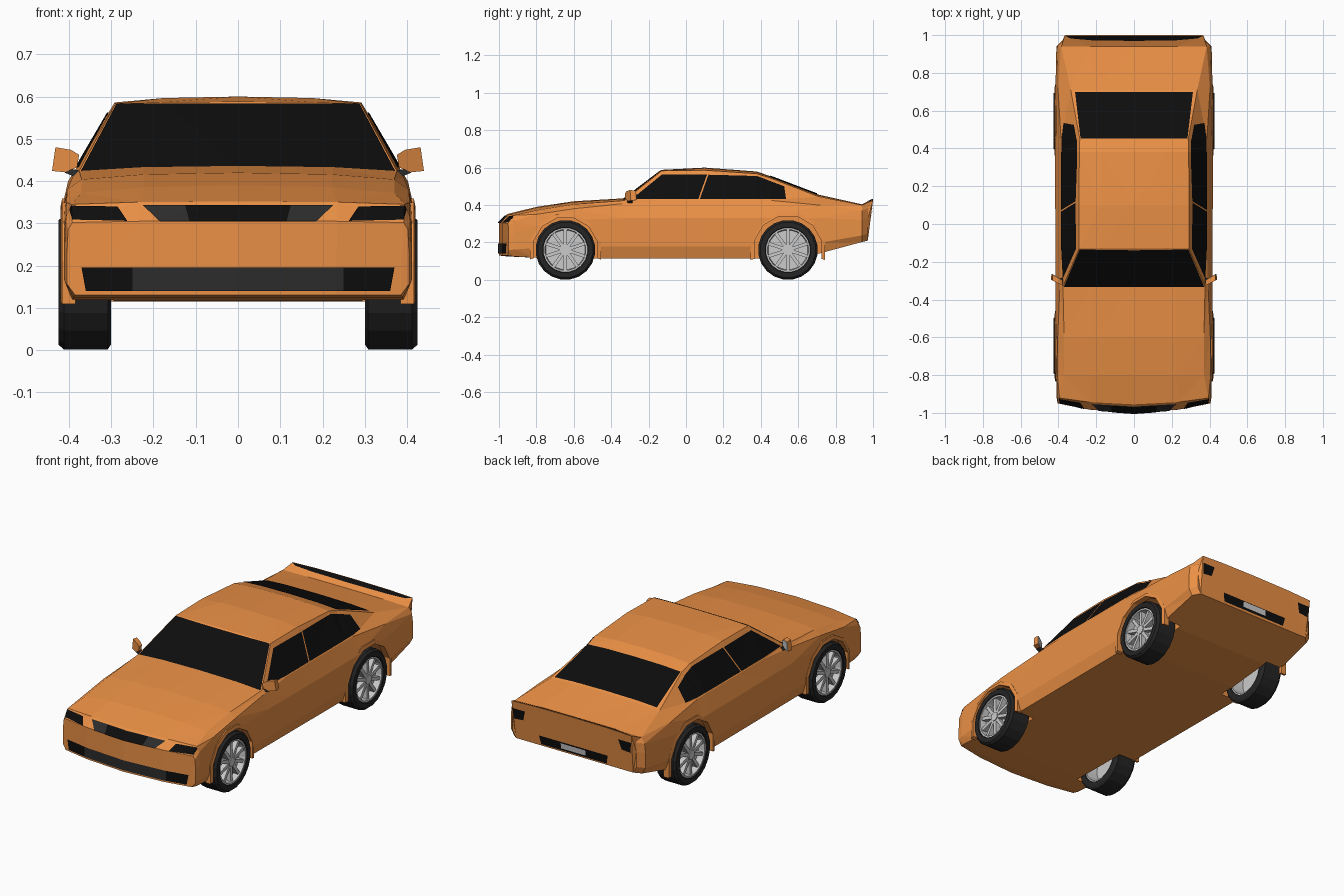
import bpy, bmesh, math
from mathutils import Matrix, Vector

if "Cube" in bpy.data.objects:
    bpy.data.objects.remove(bpy.data.objects["Cube"])


def material(name, rgb):
    m = bpy.data.materials.new(name)
    m.diffuse_color = (*rgb, 1)
    m.use_nodes = True
    m.node_tree.nodes["Principled BSDF"].inputs["Base Color"].default_value = m.diffuse_color
    return m


ORANGE = material("orange_paint", (0.83, 0.28, 0.06))
BLACK = material("black_glass", (0.004, 0.004, 0.004))
DARK = material("dark_trim", (0.025, 0.025, 0.025))
RUBBER = material("rubber", (0.018, 0.018, 0.018))


def finish(name, bm, mat=None, normals=True):
    if normals:
        bmesh.ops.recalc_face_normals(bm, faces=bm.faces[:])
    me = bpy.data.meshes.new(name)
    bm.to_mesh(me)
    bm.free()
    ob = bpy.data.objects.new(name, me)
    bpy.context.collection.objects.link(ob)
    if mat:
        me.materials.append(mat)
    return ob


def mirror_x(bm):
    bmesh.ops.mirror(bm, geom=bm.verts[:] + bm.edges[:] + bm.faces[:],
                     matrix=Matrix.Identity(4), merge_dist=0.0005, axis='X')


# Body cross-sections: y, floor z, half width, widest z, belt x, belt z, roof edge x, z, centre z
STATIONS = [
    (-1.00, .130, .405, .22, .402, .285, .392, .302, .306),
    (-.955, .125, .410, .25, .407, .315, .394, .345, .352),
    (-.80, .118, .412, .29, .406, .350, .370, .372, .390),
    (-.60, .115, .414, .32, .404, .380, .370, .404, .420),
    (-.33, .115, .415, .33, .392, .408, .376, .424, .436),
    (-.13, .115, .416, .33, .386, .425, .290, .583, .588),
    (.10, .115, .417, .33, .386, .425, .292, .586, .600),
    (.38, .115, .418, .33, .386, .425, .289, .567, .579),
    (.45, .115, .418, .33, .386, .425, .287, .545, .554),
    (.71, .140, .416, .33, .402, .400, .335, .445, .455),
    (.94, .202, .411, .32, .405, .370, .385, .400, .404),
    (1.0, .210, .378, .33, .374, .380, .366, .425, .433),
]
bm = bmesh.new()
rings = []
for y, zb, w, zm, xs, zs, x2, z2, zt in STATIONS:
    xb = w - .02
    half = [(0, zb), (xb * .6, zb), (xb, zb), (w, zb + .3 * (zm - zb)), (w, zm),
            (xs, zs), (x2, z2), (x2 * .6, z2 + .75 * (zt - z2)), (0, zt)]
    ring = []
    for x, z in half:
        bow = max(0, (-.85 - y) / .15) * .05 * (x / .4) ** 2
        lean = -.028 if y > .99 and z < .4 else 0
        ring.append(bm.verts.new((x, y + bow + lean, z)))
    rings.append(ring)
for a, b in zip(rings, rings[1:]):
    for j in range(8):
        bm.faces.new((a[j], a[j + 1], b[j + 1], b[j]))
for r in (rings[0], rings[-1]):
    for ids in ((0, 1, 7, 8), (1, 2, 6, 7), (2, 3, 4, 5, 6)):
        bm.faces.new([r[i] for i in ids])
bmesh.ops.triangulate(bm, faces=bm.faces[:])
mirror_x(bm)
body = finish("body_shell", bm, ORANGE)


def decal(name, pts, axis, sign, mat, mirror=False, offset=.004):
    """Convex outline projected along an axis on to the body skin."""
    u, v = [(1, 2), (0, 2), (0, 1)][axis]
    d = Vector((0, 0, 0))
    d[axis] = sign
    bm = bmesh.new()
    bm.from_mesh(body.data)
    away = [f for f in bm.faces if f.normal.dot(d) < .4]
    bmesh.ops.delete(bm, geom=away, context='FACES')
    cu, cv = (sum(p[k] for p in pts) / len(pts) for k in (0, 1))
    for p, q in zip(pts, pts[1:] + pts[:1]):
        n2 = Vector((q[1] - p[1], p[0] - q[0]))
        if n2.dot(Vector((cu - p[0], cv - p[1]))) > 0:
            n2 = -n2
        co, no = Vector((0, 0, 0)), Vector((0, 0, 0))
        co[u], co[v] = p
        no[u], no[v] = n2.normalized()
        bmesh.ops.bisect_plane(bm, geom=bm.verts[:] + bm.edges[:] + bm.faces[:],
                               plane_co=co, plane_no=no, clear_outer=True)
    bmesh.ops.translate(bm, verts=bm.verts[:], vec=d * offset)
    if mirror:
        mirror_x(bm)
    return finish(name, bm, mat, normals=False)


def sym(x1, z1, x2, z2):
    return [(-x1, z1), (x1, z1), (x2, z2), (-x2, z2)]


# Glass
decal("windshield", sym(.374, .42, .287, .584), 1, -1, BLACK)
decal("rear_window", sym(.283, .452, .312, .70), 2, 1, BLACK)
decal("front_side_windows", [(-.29, .432), (.066, .432), (.112, .562), (-.13, .562)], 0, 1, BLACK, True)
decal("rear_side_windows", [(.074, .432), (.535, .432), (.525, .50), (.38, .555), (.12, .562)], 0, 1, BLACK, True)
# Nose
decal("grille_surround", sym(.225, .343, .185, .305), 1, -1, DARK)
decal("grille_centre", sym(.125, .343, .115, .305), 1, -1, BLACK, offset=.006)
decal("headlights", [(.285, .34), (.402, .342), (.392, .309), (.262, .306)], 1, -1, BLACK, True)
decal("lower_intake", sym(.25, .195, .25, .14), 1, -1, DARK)
decal("fog_recesses", [(.25, .195), (.37, .195), (.36, .14), (.25, .14)], 1, -1, BLACK, True)
# Tail
decal("tail_lights", [(.285, .385), (.362, .385), (.356, .325), (.30, .33)], 1, 1, BLACK, True)
decal("rear_recess", sym(.21, .268, .20, .22), 1, 1, BLACK)
decal("rear_plate", sym(.075, .262, .075, .232), 1, 1, None, offset=.008)


def lathe(bm, prof, s, cy, cz, n=20, closed=True):
    """Revolve (x, radius) points about the wheel axle."""
    loops = []
    for i in range(n):
        a = 2 * math.pi * (i + .5) / n
        loops.append([bm.verts.new((s * x, cy + r * math.cos(a), cz + r * math.sin(a))) for x, r in prof])
    m = len(prof)
    for i in range(n):
        a, b = loops[i], loops[(i + 1) % n]
        for j in range(m if closed else m - 1):
            k = (j + 1) % m
            bm.faces.new((a[j], a[k], b[k], b[j]))


TYRE = [(.30, .120), (.30, .148), (.308, .16), (.412, .16), (.425, .149), (.425, .122), (.412, .116), (.31, .116)]
RIM = [(.305, .119), (.42, .119), (.42, .110), (.385, .106), (.385, .02), (.375, .02), (.375, .104), (.305, .110)]
WZ = .16

for end, cy, arch in (("front", -.645, .182), ("rear", .545, .192)):
    for side, s in (("right", 1), ("left", -1)):
        tag = f"{end}_{side}_"
        # Wheel well cut out of the body
        bm = bmesh.new()
        mat4 = Matrix.Translation((s * .40, cy, WZ)) @ Matrix.Rotation(math.pi / 2, 4, 'Y') @ Matrix.Rotation(math.pi / 12, 4, 'Z')
        bmesh.ops.create_cone(bm, cap_ends=True, segments=12, radius1=arch, radius2=arch, depth=.21, matrix=mat4)
        cutter = finish(tag + "well_cutter", bm)
        cutter.hide_render = True
        mod = body.modifiers.new("well", 'BOOLEAN')
        mod.operation, mod.solver, mod.object = 'DIFFERENCE', 'EXACT', cutter
        bpy.context.view_layer.objects.active = body
        bpy.ops.object.modifier_apply(modifier=mod.name)
        bpy.data.objects.remove(cutter)
        # Arch lip
        bm = bmesh.new()
        prev = None
        for i in range(8):
            a = math.radians(-15 + 30 * i)
            cur = [bm.verts.new((s * x, cy + r * math.cos(a), WZ + r * math.sin(a)))
                   for x, r in ((.385, arch - .006), (.420, arch - .006), (.416, arch + .014), (.385, arch + .014))]
            if prev:
                for j in range(4):
                    bm.faces.new((prev[j], prev[(j + 1) % 4], cur[(j + 1) % 4], cur[j]))
            else:
                bm.faces.new(cur)
            prev = cur
        bm.faces.new(prev)
        finish(tag + "arch_lip", bm, ORANGE)
        # Tyre, rim, spokes and hub
        bm = bmesh.new()
        lathe(bm, TYRE, s, cy, WZ)
        finish(tag + "tyre", bm, RUBBER)
        bm = bmesh.new()
        lathe(bm, RIM, s, cy, WZ)
        for i in range(10):
            bmesh.ops.create_cube(bm, size=1, matrix=Matrix.Translation((s * .395, cy, WZ))
                                  @ Matrix.Rotation(2 * math.pi * i / 10, 4, 'X')
                                  @ Matrix.Translation((0, 0, .066)) @ Matrix.Diagonal((.035, .018, .094, 1)))
        bmesh.ops.create_cone(bm, cap_ends=True, segments=10, radius1=.026, radius2=.026, depth=.045,
                              matrix=Matrix.Translation((s * .395, cy, WZ)) @ Matrix.Rotation(math.pi / 2, 4, 'Y'))
        finish(tag + "rim", bm)


def prism(name, front, rear, s, mat):
    bm = bmesh.new()
    a = [bm.verts.new((s * x, y, z)) for x, y, z in front]
    b = [bm.verts.new((s * x, y, z)) for x, y, z in rear]
    bm.faces.new(a)
    bm.faces.new(b)
    for i in range(len(a)):
        j = (i + 1) % len(a)
        bm.faces.new((a[i], a[j], b[j], b[i]))
    return finish(name, bm, mat)


# Door mirrors
outline = [(.381, .432), (.376, .462), (.395, .474), (.432, .480), (.440, .424), (.41, .421)]
for side, s in (("right", 1), ("left", -1)):
    sweep = [(x, -.325 + (x - .38) * .5, z) for x, z in outline]
    back = [(.41 + (x - .41) * .9, y + .03, .45 + (z - .45) * .9) for x, y, z in sweep]
    glass = [(.41 + (x - .41) * .9, y + .002, .45 + (z - .45) * .9) for x, y, z in back]
    prism(f"{side}_mirror_housing", sweep, back, s, ORANGE)
    prism(f"{side}_mirror_glass", back, glass, s, None)
    prism(f"{side}_mirror_stem",
          [(.375, -.315, .405), (.375, -.315, .425), (.41, -.31, .432), (.41, -.31, .42)],
          [(.375, -.285, .405), (.375, -.285, .425), (.41, -.29, .432), (.41, -.29, .42)], s, DARK)
